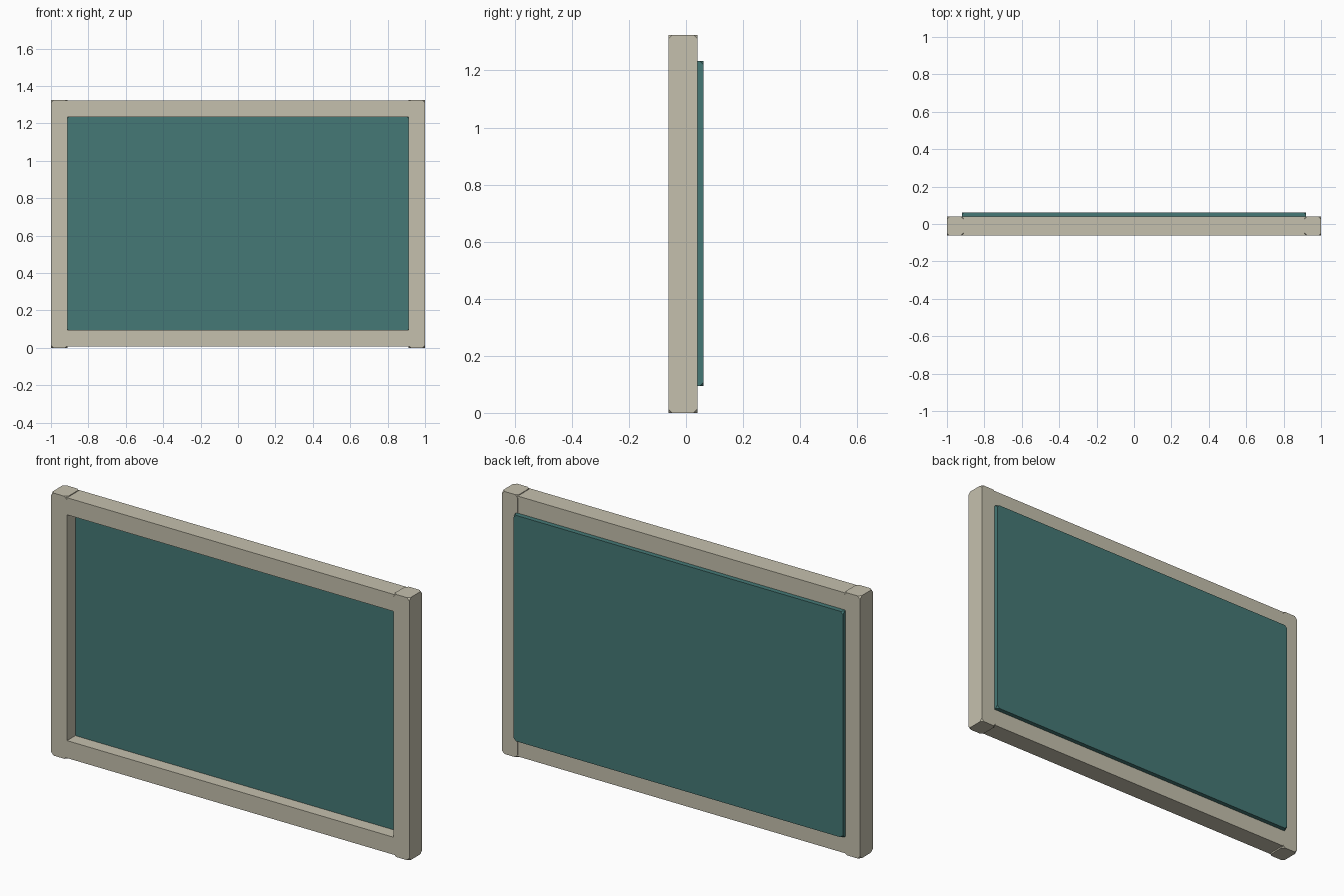
import bpy

cube = bpy.data.objects.get("Cube")
if cube:
    bpy.data.objects.remove(cube, do_unlink=True)


def material(name, colour):
    m = bpy.data.materials.new(name)
    m.use_nodes = True
    m.diffuse_color = colour
    m.node_tree.nodes["Principled BSDF"].inputs["Base Color"].default_value = colour
    return m


frame_mat = material("beige_frame", (0.56, 0.53, 0.42, 1))
panel_mat = material("teal_panel", (0.06, 0.19, 0.18, 1))


def box(name, low, high, mat, cut=0.014):
    """Flat box between two corners, with its eight corner points clipped."""
    bpy.ops.mesh.primitive_cube_add(size=1)
    ob = bpy.context.object
    ob.name = name
    ob.location = [(a + b) / 2 for a, b in zip(low, high)]
    ob.scale = [b - a for a, b in zip(low, high)]
    bpy.ops.object.transform_apply(location=False, rotation=False, scale=True)
    ob.data.materials.append(mat)
    bevel = ob.modifiers.new("clipped_corners", 'BEVEL')
    bevel.affect = 'VERTICES'
    bevel.width = cut
    bevel.segments = 1
    bevel.limit_method = 'NONE'
    return ob


FRONT, BACK = -0.062, 0.04
HEIGHT, INNER = 1.325, 0.912

# Upright posts
for side, x0, x1 in (("right", -1, -INNER), ("left", INNER, 1)):
    box(side + "_post", (x0, FRONT, 0), (x1, BACK, HEIGHT), frame_mat)

# Rails, slightly shorter than the posts in height and tucked into them
for place, z0, z1 in (("bottom", 0.007, 0.095), ("top", 1.235, 1.321)):
    box(place + "_rail", (-0.95, FRONT + 0.001, z0), (0.95, BACK - 0.001, z1), frame_mat)

# Board set into the frame and standing proud at the back
box("board_panel", (-0.92, 0.005, 0.094), (0.92, 0.062, 1.234), panel_mat)
